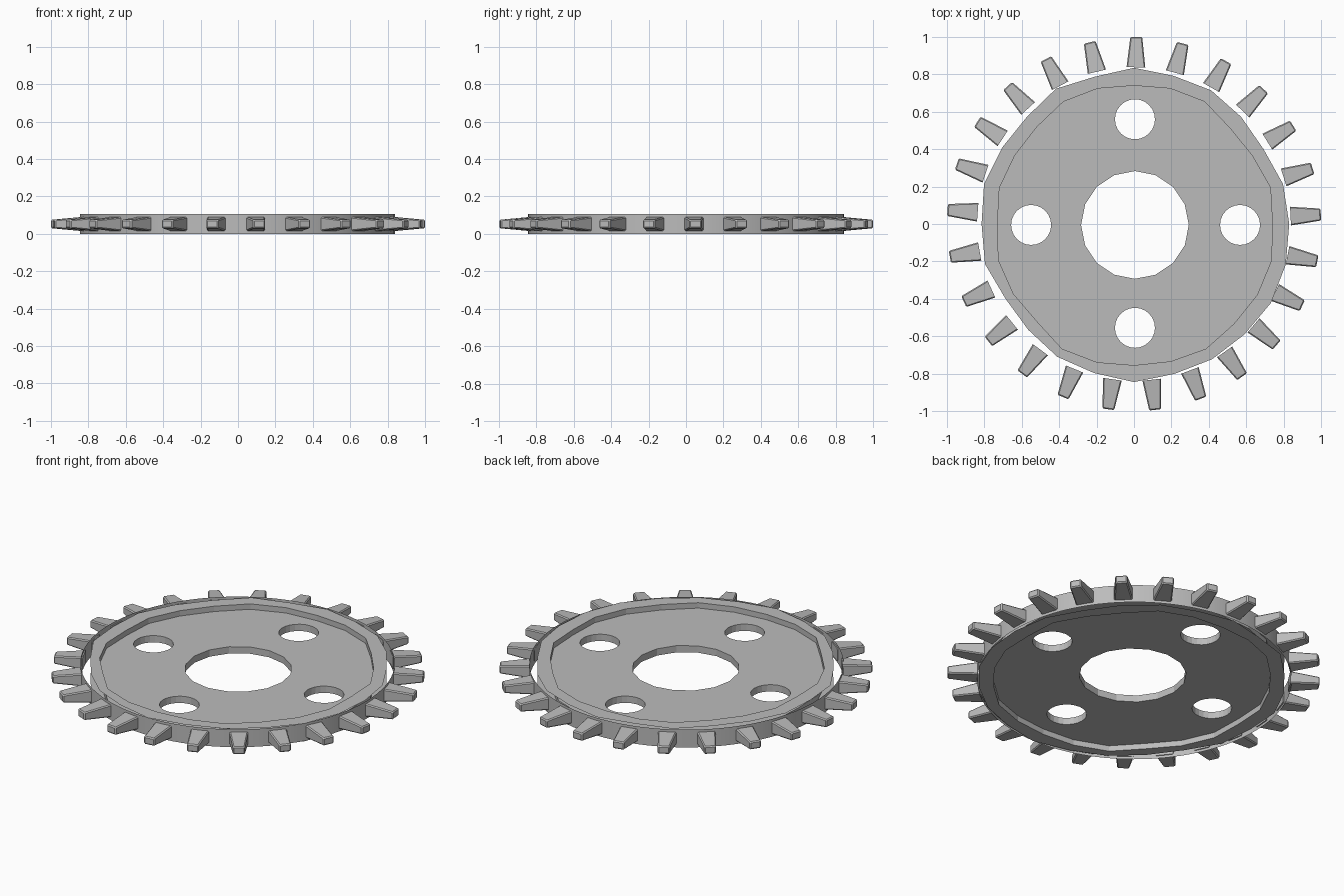
import bpy, bmesh, math
from mathutils import Matrix, Vector

cube = bpy.data.objects.get("Cube")
if cube:
    bpy.data.objects.remove(cube)

HEIGHT = 0.105
PLATE_LOW, PLATE_HIGH = 0.033, 0.073
TEETH = 25

steel = bpy.data.materials.new("steel_grey")
steel.use_nodes = True
colour = (0.5, 0.5, 0.5, 1)
steel.diffuse_color = colour
steel.node_tree.nodes["Principled BSDF"].inputs["Base Color"].default_value = colour


def finish(bm, name):
    mesh = bpy.data.meshes.new(name)
    bm.to_mesh(mesh)
    bm.free()
    mesh.materials.append(steel)
    ob = bpy.data.objects.new(name, mesh)
    bpy.context.collection.objects.link(ob)
    return ob


def polar(radii, cx=0, cy=0):
    n = len(radii)
    return [(cx + r * math.cos(math.tau * i / n), cy + r * math.sin(math.tau * i / n))
            for i, r in enumerate(radii)]


def ring(bm, points, z):
    return [bm.verts.new((x, y, z)) for x, y in points]


def bridge(bm, a, b):
    for i in range(len(a)):
        j = (i + 1) % len(a)
        bm.faces.new((a[i], a[j], b[j], b[i]))


# Slightly uneven rim outlines, one radius every 15 degrees
outer = polar([.83, .825, .80, .81, .825, .82, .835, .815, .835, .81, .815, .83,
               .815, .825, .795, .80, .82, .825, .845, .83, .835, .835, .845, .84])
inner = polar([.74, .755, .73, .725, .755, .75, .74, .75, .755, .734, .735, .745,
               .73, .75, .745, .735, .77, .765, .755, .76, .77, .755, .76, .76])

# Raised rims, top and bottom, with the step down to the plate
for name, z, step in (("top_rim", HEIGHT, PLATE_HIGH), ("bottom_rim", 0, PLATE_LOW)):
    bm = bmesh.new()
    edge, lip, foot = ring(bm, outer, z), ring(bm, inner, z), ring(bm, inner, step)
    bridge(bm, edge, lip)
    bridge(bm, lip, foot)
    if z == 0:
        bmesh.ops.reverse_faces(bm, faces=bm.faces[:])
    finish(bm, name)

# Recessed plate with the centre bore and four bolt holes
loops = [inner, polar([.288] * 16, .005, -.005)]
for cx, cy in ((.567, -.005), (.005, .56), (-.55, -.005), (.005, -.555)):
    loops.append(polar([.107] * 24, cx, cy))
bm = bmesh.new()
for z, up in ((PLATE_HIGH, 1), (PLATE_LOW, -1)):
    edges = []
    for pts in loops:
        vs = ring(bm, pts, z)
        edges += [bm.edges.new((vs[i - 1], vs[i])) for i in range(len(vs))]
    filled = bmesh.ops.triangle_fill(bm, edges=edges, use_beauty=True, normal=(0, 0, up))
    for f in filled["geom"]:
        if isinstance(f, bmesh.types.BMFace):
            f.normal_update()
            if f.normal.z * up < 0:
                f.normal_flip()
for pts in loops[1:]:
    bridge(bm, ring(bm, pts, PLATE_HIGH), ring(bm, pts, PLATE_LOW))
bmesh.ops.remove_doubles(bm, verts=bm.verts[:], dist=0.0001)
finish(bm, "drilled_plate")

# Round outer wall that carries the teeth
bm = bmesh.new()
circle = polar([.843] * 100, -.003, 0)
bridge(bm, ring(bm, circle, 0), ring(bm, circle, HEIGHT))
wall = finish(bm, "outer_wall")
for p in wall.data.polygons:
    p.use_smooth = True

# Tapered teeth
for i in range(TEETH):
    bm = bmesh.new()
    bmesh.ops.create_cube(bm, size=1)
    for v in bm.verts:
        tip = v.co.x > 0
        v.co = Vector((1.0 if tip else .838,
                       v.co.y * (.064 if tip else .10),
                       HEIGHT / 2 + v.co.z * (.045 if tip else .075)))
    sharp = [e for e in bm.edges if any(v.co.x > .9 for v in e.verts)]
    bmesh.ops.bevel(bm, geom=sharp, offset=.006, segments=1, affect='EDGES')
    angle = math.radians(89.3) + math.tau * i / TEETH
    bm.transform(Matrix.Rotation(angle, 4, 'Z'))
    finish(bm, f"tooth_{i + 1}")
